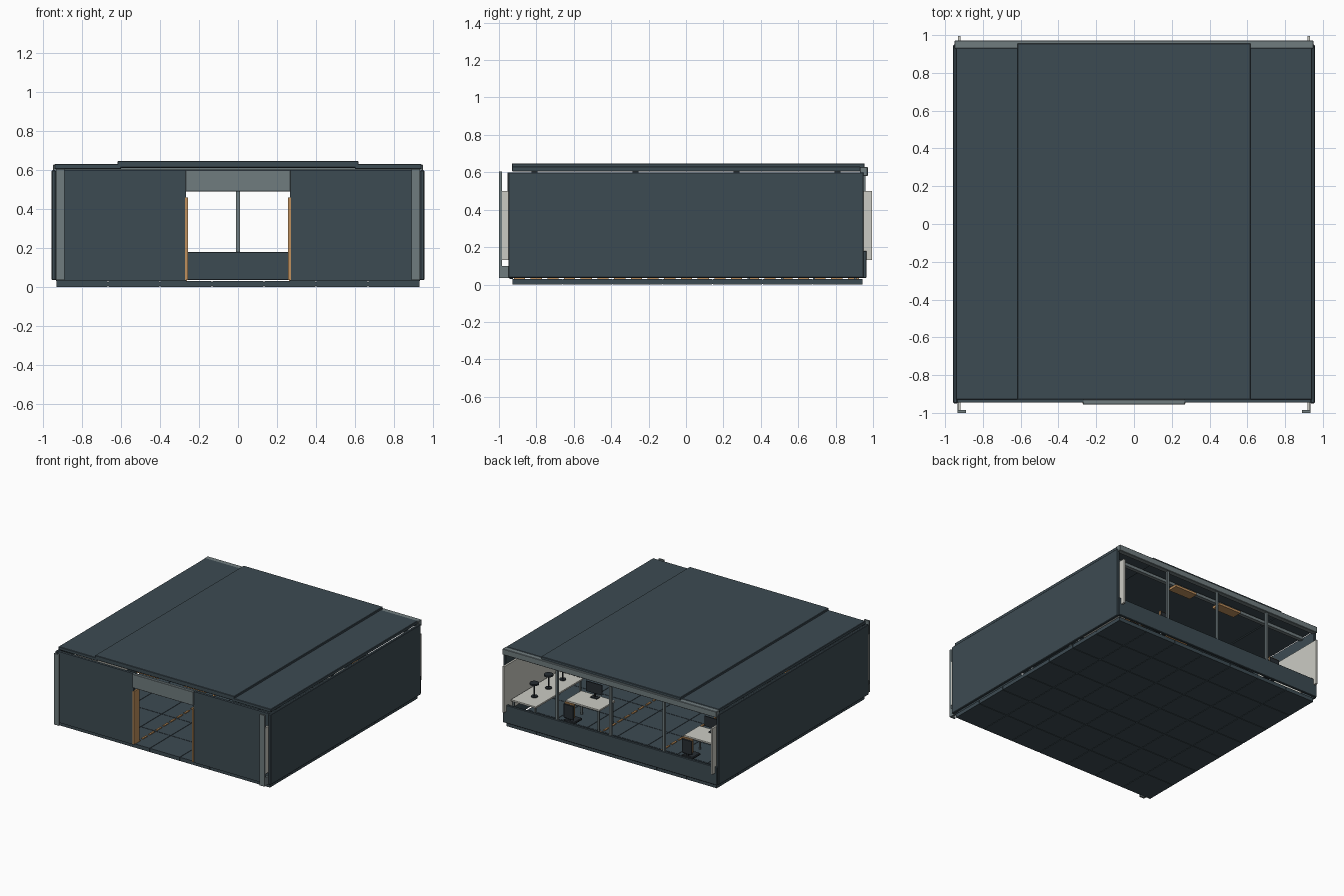
import bpy
import math
from mathutils import Matrix

cube = bpy.data.objects.get("Cube")
if cube:
    bpy.data.objects.remove(cube, do_unlink=True)


def material(name, r, g, b):
    m = bpy.data.materials.new(name)
    m.use_nodes = True
    m.diffuse_color = (r, g, b, 1)
    m.node_tree.nodes["Principled BSDF"].inputs["Base Color"].default_value = (r, g, b, 1)
    return m


slate = material("slate", 0.046, 0.07, 0.085)
grey = material("steel_grey", 0.16, 0.2, 0.21)
wood = material("warm_wood", 0.52, 0.28, 0.11)
white = material("off_white", 0.6, 0.6, 0.55)
dark = material("dark_frame", 0.02, 0.026, 0.032)


def box(name, mat, x, y, z, bevel=0):
    """Box from (min, max) ranges on each axis."""
    lo, hi = zip(x, y, z)
    verts = [(a, b, c) for a in x for b in y for c in z]
    faces = [(0, 1, 3, 2), (4, 6, 7, 5), (0, 4, 5, 1),
             (2, 3, 7, 6), (0, 2, 6, 4), (1, 5, 7, 3)]
    mesh = bpy.data.meshes.new(name)
    mesh.from_pydata(verts, [], faces)
    mesh.materials.append(mat)
    ob = bpy.data.objects.new(name, mesh)
    bpy.context.collection.objects.link(ob)
    if bevel:
        mod = ob.modifiers.new("Bevel", "BEVEL")
        mod.width = bevel
        mod.segments = 1
    return ob


def cylinder(name, mat, x, y, z, radius):
    bpy.ops.mesh.primitive_cylinder_add(vertices=12, radius=radius, depth=z[1] - z[0],
                                        location=(x, y, sum(z) / 2))
    ob = bpy.context.object
    ob.name = name
    ob.data.materials.append(mat)
    bpy.ops.object.shade_smooth_by_angle()
    return ob


def pair(name, mat, x, y, z, bevel=0):
    """The same box on the left and right sides."""
    box("left_" + name, mat, x, y, z, bevel)
    box("right_" + name, mat, (-x[1], -x[0]), y, z, bevel)


# Floor of square tiles with narrow seams
N = 7
step_x, step_y, seam = 1.87 / N, 1.875 / N, 0.002
for i in range(N):
    for j in range(N):
        x0, y0 = -0.935 + i * step_x, -0.93 + j * step_y
        box("floor_tile", slate, (x0 + seam, x0 + step_x - seam),
            (y0 + seam, y0 + step_y - seam), (0, 0.03))
box("floor_core", slate, (-0.93, 0.93), (-0.925, 0.94), (0.004, 0.026))

# Wooden dashes along the aisle
for j in range(N * 3):
    y0 = -0.92 + j * step_y / 3
    pair("aisle_dash", wood, (0.262, 0.276), (y0, y0 + 0.06), (0.03, 0.037))

# Walls
pair("side_wall", slate, (0.935, 0.957), (-0.95, 0.95), (0.035, 0.6), 0.004)
pair("front_wall", slate, (0.268, 0.935), (-0.945, -0.925), (0.03, 0.6))
box("back_sill_wall", slate, (-0.95, 0.95), (0.945, 0.965), (0.035, 0.18), 0.003)
box("door_lintel", grey, (-0.27, 0.27), (-0.955, -0.93), (0.49, 0.6), 0.002)
pair("door_jamb", wood, (0.258, 0.272), (-0.95, -0.88), (0.035, 0.46))

# Wall lining and corner posts
pair("lining_panel", white, (0.918, 0.933), (-0.985, 0.995), (0.13, 0.5))
pair("corner_post", grey, (0.89, 0.935), (-1.0, -0.985), (0.035, 0.605))
pair("corner_post_web", grey, (0.92, 0.934), (-0.985, -0.94), (0.035, 0.1))

# Back window posts and header
for x in (-0.475, 0, 0.475):
    box("window_post", grey, (x - 0.009, x + 0.009), (0.943, 0.961), (0.18, 0.6))
box("window_header", grey, (-0.95, 0.95), (0.93, 0.972), (0.58, 0.628), 0.003)

# Ceiling beams with wooden lamps
for y in (-0.81, -0.27, 0.27, 0.81):
    box("ceiling_beam", grey, (-0.935, 0.935), (y - 0.015, y + 0.015), (0.58, 0.604))
    pair("ceiling_lamp", wood, (0.11, 0.31), (y - 0.04, y + 0.04), (0.562, 0.58))

# Roof
pair("roof_side_slab", slate, (0.6, 0.943), (-0.93, 0.932), (0.605, 0.631), 0.003)
box("roof_centre_slab", slate, (-0.618, 0.618), (-0.93, 0.955), (0.612, 0.648), 0.003)


# Furniture
def desk(x, y, w, d, top=0.21):
    box("desk_top", white, (x - w / 2, x + w / 2), (y - d / 2, y + d / 2), (top - 0.012, top))
    for sx in (-1, 1):
        for sy in (-1, 1):
            cx, cy = x + sx * (w / 2 - 0.015), y + sy * (d / 2 - 0.015)
            box("desk_leg", grey, (cx - 0.006, cx + 0.006), (cy - 0.006, cy + 0.006),
                (0.03, top - 0.012))


def monitor(x, y, top=0.21):
    box("monitor_foot", dark, (x - 0.03, x + 0.03), (y - 0.02, y + 0.02), (top, top + 0.006))
    box("monitor_stand", dark, (x - 0.005, x + 0.005), (y - 0.005, y + 0.005), (top, top + 0.06))
    box("monitor_screen", dark, (x - 0.07, x + 0.07), (y + 0.005, y + 0.013),
        (top + 0.04, top + 0.12))


def chair(x, y):
    box("chair_seat", dark, (x - 0.05, x + 0.05), (y - 0.05, y + 0.05), (0.13, 0.148), 0.005)
    box("chair_back", dark, (x - 0.045, x + 0.045), (y + 0.045, y + 0.057), (0.165, 0.28), 0.004)
    box("chair_back_pad", wood, (x - 0.043, x + 0.043), (y + 0.032, y + 0.046), (0.18, 0.288))
    box("chair_back_bar", dark, (x - 0.008, x + 0.008), (y + 0.04, y + 0.05), (0.13, 0.18))
    cylinder("chair_column", grey, x, y, (0.045, 0.13), 0.007)
    for k in range(5):
        leg = box("chair_foot", dark, (0, 0.055), (-0.005, 0.005), (0.035, 0.045))
        leg.matrix_world = Matrix.Translation((x, y, 0)) @ Matrix.Rotation(
            k * math.tau / 5, 4, "Z")


for x in (0.43, -0.62):
    desk(x, 0.6, 0.3, 0.2)
    monitor(x, 0.54)
    chair(x, 0.82)

# Long side bench with stools and small lamps
desk(0.8, 0.62, 0.22, 0.6)
for y in (0.42, 0.6, 0.78):
    cylinder("lamp_stem", dark, 0.8, y, (0.21, 0.32), 0.005)
    cylinder("lamp_base", dark, 0.8, y, (0.21, 0.217), 0.025)
    cylinder("lamp_shade", dark, 0.8, y, (0.31, 0.322), 0.035)
